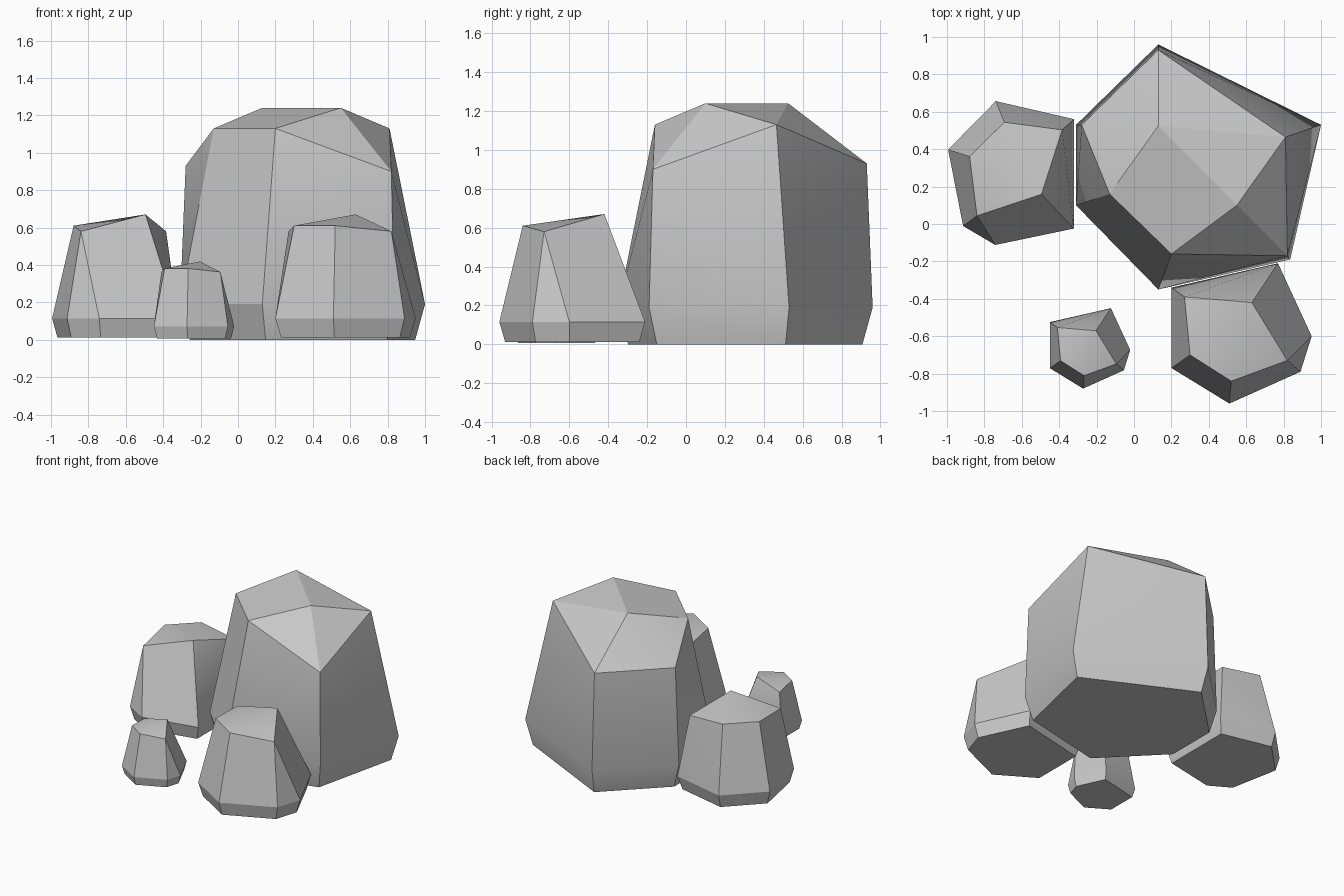
import bpy
import bmesh
import math
from mathutils import Matrix, Vector

cube = bpy.data.objects.get("Cube")
if cube:
    bpy.data.objects.remove(cube, do_unlink=True)

stone = bpy.data.materials.new("stone_grey")
stone.use_nodes = True
grey = (0.58, 0.58, 0.58, 1)
stone.diffuse_color = grey
stone.node_tree.nodes["Principled BSDF"].inputs["Base Color"].default_value = grey


def rock(name, girth, girth_z, crown, base_z, place):
    """Faceted boulder: tucked-in foot ring, widest ring, then crown corners."""
    foot = [(x * 0.92, y * 0.92, base_z) for x, y in girth]
    belly = [(x, y, girth_z) for x, y in girth]
    bm = bmesh.new()
    for p in foot + belly + crown:
        bm.verts.new(place @ Vector(p))
    bmesh.ops.convex_hull(bm, input=bm.verts[:])
    # merge coplanar triangles into clean facets
    bmesh.ops.dissolve_limit(bm, angle_limit=math.radians(4),
                             verts=bm.verts[:], edges=bm.edges[:])
    bmesh.ops.recalc_face_normals(bm, faces=bm.faces[:])
    mesh = bpy.data.meshes.new(name)
    bm.to_mesh(mesh)
    bm.free()
    mesh.materials.append(stone)
    ob = bpy.data.objects.new(name, mesh)
    bpy.context.collection.objects.link(ob)
    bpy.ops.object.select_all(action="DESELECT")
    ob.select_set(True)
    bpy.context.view_layer.objects.active = ob
    bpy.ops.object.shade_smooth_by_angle(angle=math.radians(22))
    return ob


def placed(x, y, turn=0, width=1, height=1):
    return (Matrix.Translation((x, y, 0))
            @ Matrix.Rotation(math.radians(turn), 4, "Z")
            @ Matrix.Diagonal((width, width, height, 1)))


# Large boulder
rock("large_boulder",
     [(-0.655, 0.225), (-0.655, -0.205), (-0.215, -0.655),
      (0.49, -0.495), (0.655, 0.225), (-0.215, 0.655)], 0.19,
     [(-0.625, 0.225, 0.93), (-0.475, -0.145, 1.13), (-0.145, -0.465, 1.13),
      (0.475, -0.475, 0.9), (0.465, 0.16, 1.13), (-0.215, 0.625, 0.93),
      (0.205, -0.205, 1.24), (-0.215, 0.22, 1.24)], 0,
     placed(0.345, 0.305))

# Smaller stones share one shape, turned and scaled
girth = [(-0.375, 0.245), (-0.375, -0.185), (-0.065, -0.375),
         (0.315, -0.205), (0.375, -0.015), (0.195, 0.375)]
crown = [(-0.305, 0.195, 0.58), (-0.275, -0.115, 0.61), (-0.055, -0.255, 0.61),
         (0.245, -0.145, 0.58), (0.055, 0.165, 0.67)]
for name, place in (
        ("front_stone", placed(0.575, -0.585)),
        ("side_stone", placed(-0.643, 0.25, turn=-103)),
        ("small_stone", placed(-0.235, -0.665, width=0.573, height=0.625))):
    rock(name, girth, 0.115, crown, 0.012, place)
